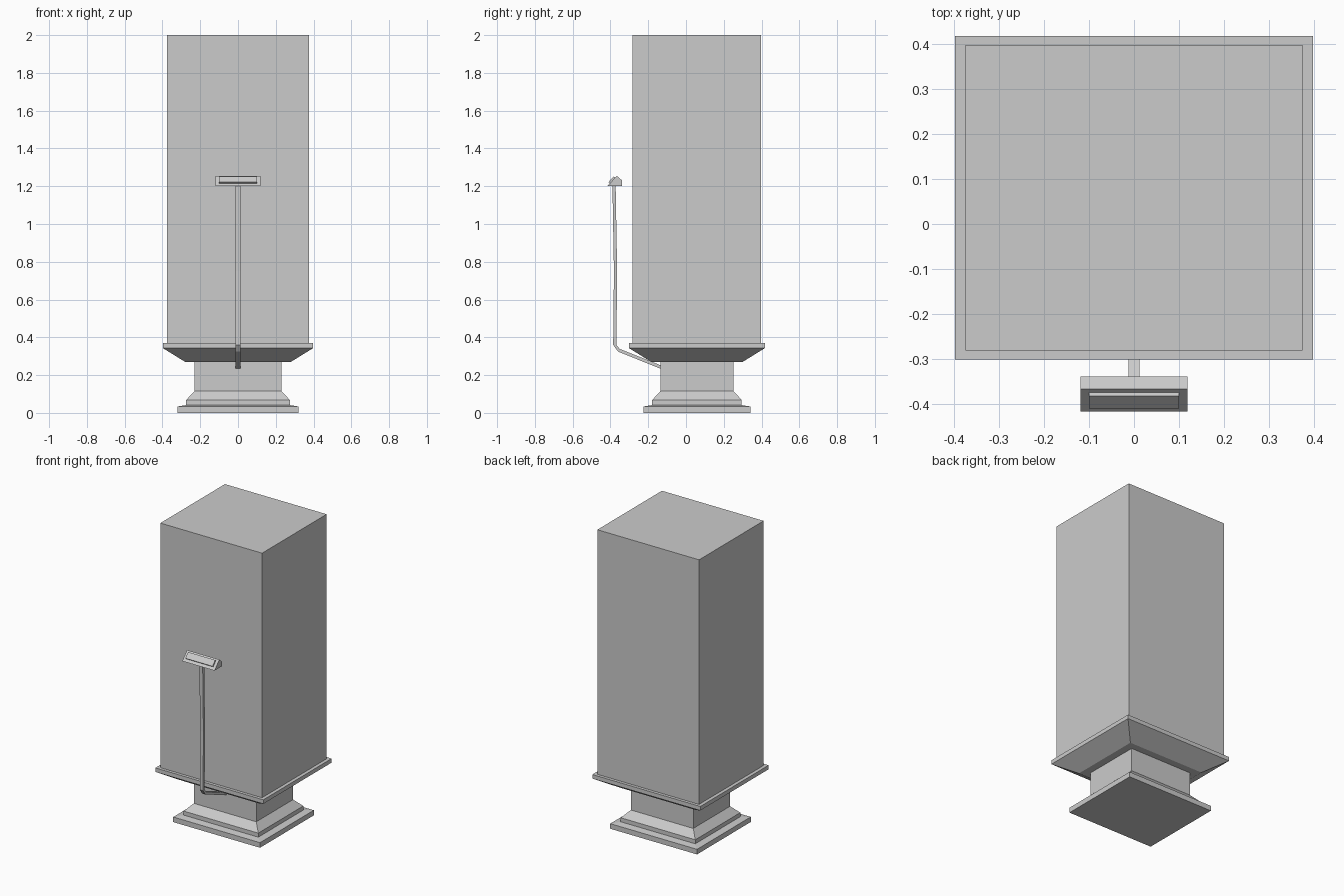
import bpy, bmesh
from mathutils import Vector

if "Cube" in bpy.data.objects:
    bpy.data.objects.remove(bpy.data.objects["Cube"])

CY = 0.058  # depth centre of the cabinet and its foot


def finish(name, bm):
    bmesh.ops.recalc_face_normals(bm, faces=bm.faces)
    me = bpy.data.meshes.new(name)
    bm.to_mesh(me)
    bm.free()
    ob = bpy.data.objects.new(name, me)
    bpy.context.collection.objects.link(ob)
    return ob


def stack(name, levels, cy=CY):
    """Loft rectangles (half x, half y, z) into a closed solid."""
    bm = bmesh.new()
    rings = [[bm.verts.new((sx * hx, cy + sy * hy, z))
              for sx, sy in ((-1, -1), (1, -1), (1, 1), (-1, 1))]
             for hx, hy, z in levels]
    for a, b in zip(rings, rings[1:]):
        for i in range(4):
            j = (i + 1) % 4
            bm.faces.new((a[i], a[j], b[j], b[i]))
    bm.faces.new(rings[0])
    bm.faces.new(rings[-1])
    return finish(name, bm)


def prism(name, profile, hx):
    """Extrude a side (y, z) profile across x from -hx to hx."""
    bm = bmesh.new()
    face = bm.faces.new([bm.verts.new((-hx, y, z)) for y, z in profile])
    ext = bmesh.ops.extrude_face_region(bm, geom=[face])
    verts = [v for v in ext["geom"] if isinstance(v, bmesh.types.BMVert)]
    bmesh.ops.translate(bm, verts=verts, vec=(2 * hx, 0, 0))
    return finish(name, bm)


# Stepped foot with flared moulding and neck
stack("pedestal_foot", [
    (0.32, 0.283, 0), (0.32, 0.283, 0.034), (0.275, 0.237, 0.041),
    (0.275, 0.237, 0.068), (0.23, 0.194, 0.115), (0.23, 0.194, 0.27)])

# Tapered tray carrying the cabinet
stack("flared_tray", [
    (0.28, 0.242, 0.27), (0.398, 0.36, 0.343), (0.398, 0.36, 0.37)])

# Tall cabinet
stack("cabinet", [(0.375, 0.34, 0.37), (0.375, 0.34, 2.0)])

# Bent bracket rising from the neck: centreline with local half thickness
path = [Vector(p) for p in ((-0.13, 0.241), (-0.356, 0.332), (-0.377, 0.36),
                            (-0.373, 0.75), (-0.381, 1.205))]
left, right = [], []
for i, p in enumerate(path):
    d = path[min(i + 1, len(path) - 1)] - path[max(i - 1, 0)]
    n = Vector((-d.y, d.x)).normalized() * 0.0085
    left.append(p + n)
    right.append(p - n)
prism("bracket_arm", [tuple(p) for p in left + right[::-1]], 0.012)

# Small slanted head with raised front panel
prism("reader_head", [(-0.417, 1.2), (-0.34, 1.2), (-0.34, 1.232),
                      (-0.367, 1.255)], 0.119)
prism("reader_panel", [(-0.403, 1.2145), (-0.375, 1.2455),
                       (-0.3825, 1.2525), (-0.4105, 1.2215)], 0.1)
